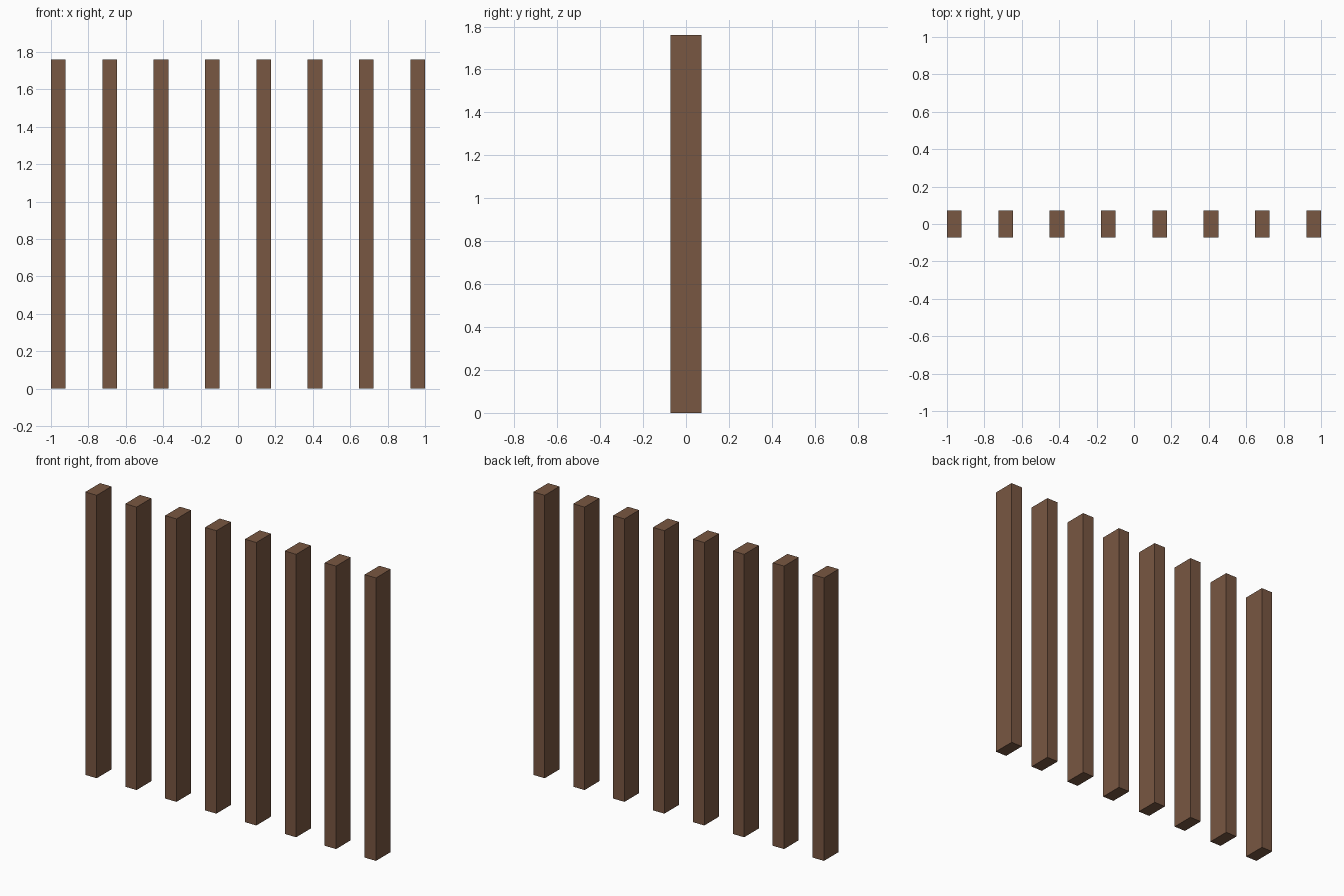
import bpy

if "Cube" in bpy.data.objects:
    bpy.data.objects.remove(bpy.data.objects["Cube"])

COUNT, WIDTH, DEPTH, HEIGHT = 8, 0.078, 0.144, 1.76
PITCH = (2.0 - WIDTH) / (COUNT - 1)

wood = bpy.data.materials.new("brown_wood")
wood.diffuse_color = (0.19, 0.095, 0.054, 1)
wood.use_nodes = True
wood.node_tree.nodes["Principled BSDF"].inputs["Base Color"].default_value = wood.diffuse_color


def slat(index):
    x = (index - (COUNT - 1) / 2) * PITCH
    bpy.ops.mesh.primitive_cube_add(size=1, location=(x, 0, HEIGHT / 2))
    ob = bpy.context.object
    ob.name = f"slat_{index + 1}"
    ob.scale = (WIDTH, DEPTH, HEIGHT)
    bpy.ops.object.transform_apply(location=False, rotation=False, scale=True)
    ob.data.materials.append(wood)


# Row of evenly spaced upright slats
for i in range(COUNT):
    slat(i)
